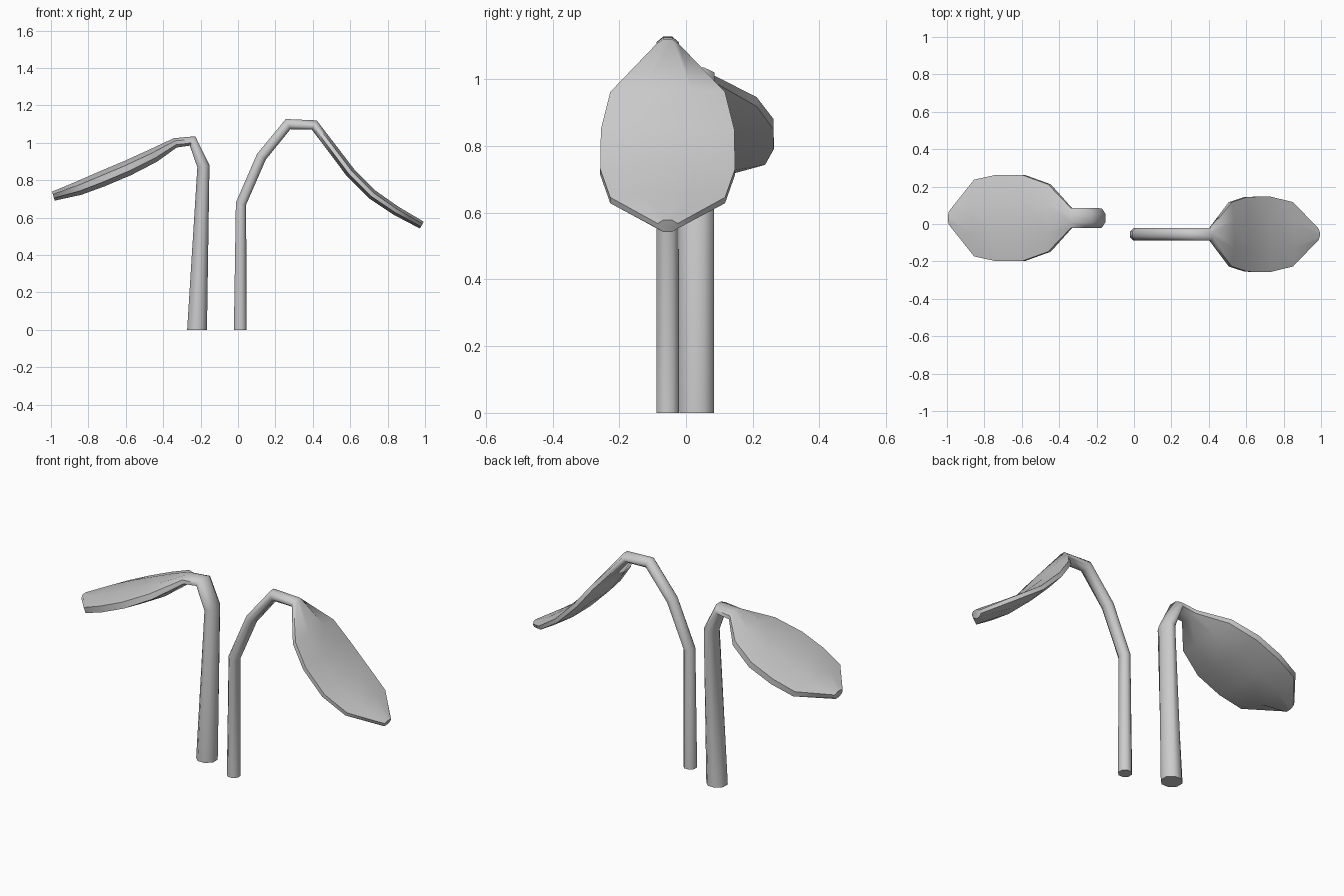
import bpy, bmesh, math
from mathutils import Vector

if "Cube" in bpy.data.objects:
    bpy.data.objects.remove(bpy.data.objects["Cube"])

SIDES = 8


def loft(name, y, sections):
    """Loft octagonal rings along an x-z path; section = (x, z, half width in y, half thickness)."""
    bm = bmesh.new()
    pts = [Vector((s[0], 0, s[1])) for s in sections]
    k = 1 / math.cos(math.pi / SIDES)
    rings = []
    for i, (x, z, w, t) in enumerate(sections):
        a = (pts[i] - pts[i - 1]).normalized() if i else Vector()
        b = (pts[i + 1] - pts[i]).normalized() if i < len(pts) - 1 else Vector()
        tan = (a + b).normalized()
        if i == 0:
            tan = Vector((0, 0, 1)) if z == 0 else tan
        nrm = Vector((-tan.z, 0, tan.x))
        ring = []
        for j in range(SIDES):
            ang = 2 * math.pi * (j + 0.5) / SIDES
            p = pts[i] + nrm * (t * k * math.sin(ang))
            p.y = y + w * k * math.cos(ang)
            ring.append(bm.verts.new(p))
        rings.append(ring)
    for r, s in zip(rings, rings[1:]):
        for j in range(SIDES):
            n = (j + 1) % SIDES
            bm.faces.new((r[j], r[n], s[n], s[j]))
    bm.faces.new(rings[0])
    bm.faces.new(rings[-1])
    bmesh.ops.recalc_face_normals(bm, faces=bm.faces)
    me = bpy.data.meshes.new(name)
    bm.to_mesh(me)
    bm.free()
    ob = bpy.data.objects.new(name, me)
    bpy.context.collection.objects.link(ob)
    bpy.ops.object.select_all(action='DESELECT')
    ob.select_set(True)
    bpy.context.view_layer.objects.active = ob
    bpy.ops.object.shade_smooth_by_angle(angle=math.radians(65))
    return ob


# Tall sprout: thin stem arching to the right, running into its leaf
loft("tall_sprout", -0.055, [
    (0.012, 0.0, 0.034, 0.034),
    (0.016, 0.675, 0.033, 0.028),
    (0.125, 0.925, 0.033, 0.028),
    (0.268, 1.10, 0.033, 0.030),
    (0.408, 1.095, 0.034, 0.028),
    (0.515, 0.955, 0.172, 0.026),
    (0.60, 0.842, 0.200, 0.027),
    (0.72, 0.722, 0.202, 0.027),
    (0.845, 0.637, 0.172, 0.025),
    (0.983, 0.56, 0.030, 0.021),
])

# Short sprout: thicker stem bending to the left, running into its leaf
loft("short_sprout", 0.032, [
    (-0.219, 0.0, 0.052, 0.053),
    (-0.185, 0.875, 0.052, 0.033),
    (-0.243, 1.01, 0.053, 0.029),
    (-0.335, 1.0, 0.054, 0.026),
    (-0.452, 0.932, 0.180, 0.038),
    (-0.59, 0.865, 0.230, 0.042),
    (-0.73, 0.806, 0.231, 0.042),
    (-0.85, 0.758, 0.205, 0.038),
    (-0.987, 0.715, 0.035, 0.025),
])
